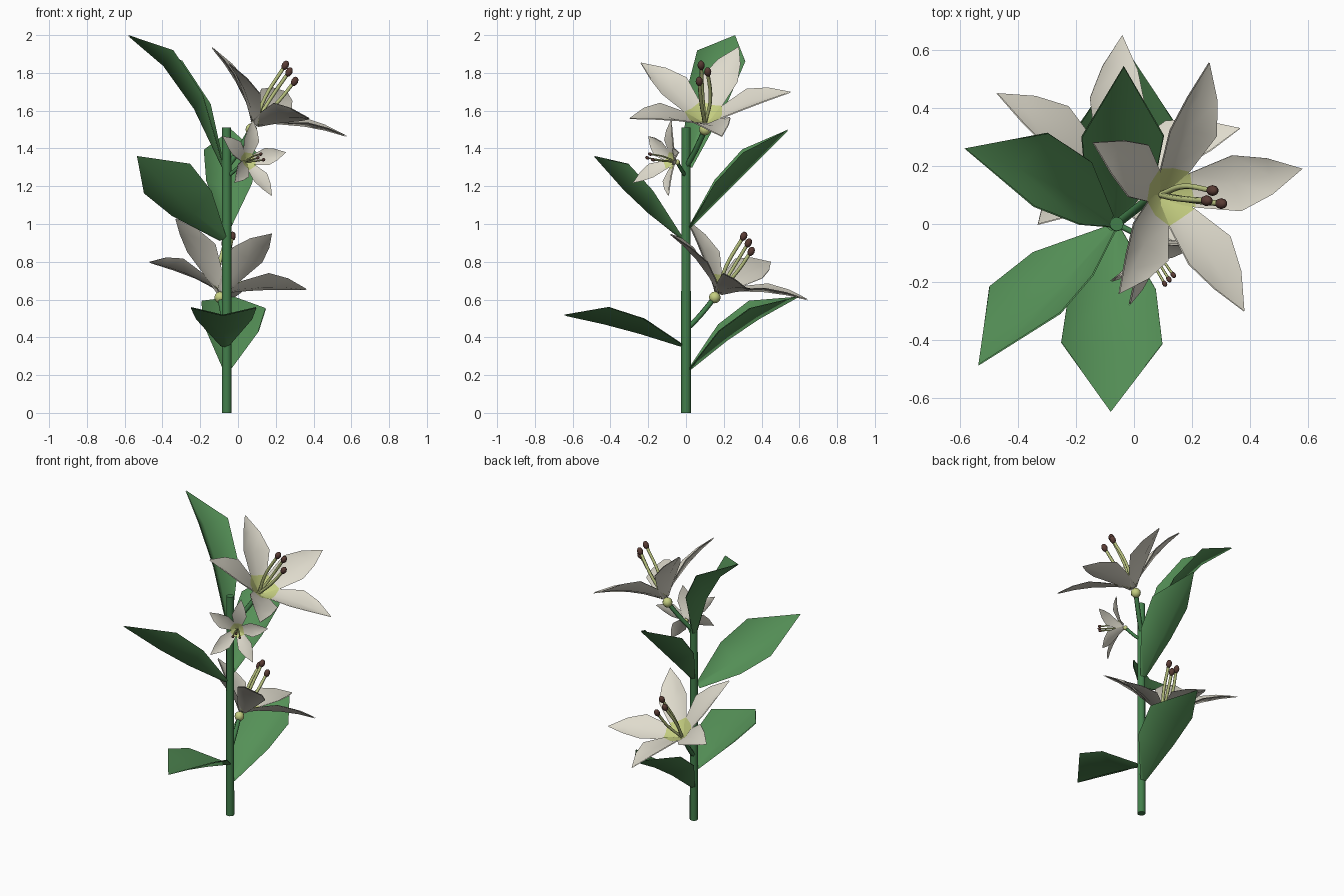
import bpy, bmesh, math
from mathutils import Vector as V, Matrix

if "Cube" in bpy.data.objects:
    bpy.data.objects.remove(bpy.data.objects["Cube"])


def mat(name, c):
    m = bpy.data.materials.new(name)
    m.diffuse_color = (*c, 1)
    m.use_nodes = True
    m.node_tree.nodes["Principled BSDF"].inputs["Base Color"].default_value = m.diffuse_color
    return m


STEM = mat("stem green", (0.055, 0.21, 0.07))
LEAF = mat("leaf green", (0.09, 0.28, 0.095))
CREAM = mat("petal cream", (0.74, 0.71, 0.61))
THROAT = mat("throat yellow green", (0.56, 0.62, 0.22))
FILAMENT = mat("filament pale green", (0.5, 0.56, 0.22))
ANTHER = mat("anther brown", (0.1, 0.045, 0.035))


def finish(bm, name, mats, thin=False):
    for f in bm.faces:
        f.smooth = True
    me = bpy.data.meshes.new(name)
    bm.to_mesh(me)
    bm.free()
    for m in mats:
        me.materials.append(m)
    ob = bpy.data.objects.new(name, me)
    bpy.context.collection.objects.link(ob)
    if thin:  # back skin, using the second half of the material slots
        so = ob.modifiers.new("back skin", 'SOLIDIFY')
        so.thickness, so.offset, so.use_rim = 0.005, -1, False
        so.material_offset = len(mats) // 2
    return ob


def blade(bm, base, tip, side, up, rows):
    """Folded strip: rows of (t, half width, keel offset, edge rise), closed to a point."""
    prev = None
    for i, (t, w, arch, rise) in enumerate(rows):
        c = base.lerp(tip, t) + up * arch
        cur = [bm.verts.new(p) for p in (c - side * w + up * rise, c, c + side * w + up * rise)]
        if prev:
            for k in (0, 1):
                f = bm.faces.new((prev[k], prev[k + 1], cur[k + 1], cur[k]))
                f.material_index = 1 if i == 1 else 0
        prev = cur
    end = bm.verts.new(tip)
    for k in (0, 1):
        bm.faces.new((prev[k], prev[k + 1], end))


def tube(name, pts, r, m):
    cu = bpy.data.curves.new(name, 'CURVE')
    cu.dimensions = '3D'
    cu.bevel_depth, cu.bevel_resolution, cu.resolution_u = r, 1, 5
    cu.use_fill_caps = True
    sp = cu.splines.new('BEZIER')
    sp.bezier_points.add(len(pts) - 1)
    for b, p in zip(sp.bezier_points, pts):
        b.co = p
        b.handle_left_type = b.handle_right_type = 'AUTO'
    cu.materials.append(m)
    ob = bpy.data.objects.new(name, cu)
    bpy.context.collection.objects.link(ob)


def ball(name, c, r, m, axis=V((0, 0, 1)), stretch=1):
    bm = bmesh.new()
    bmesh.ops.create_uvsphere(bm, u_segments=10, v_segments=6, radius=r)
    rot = V((0, 0, 1)).rotation_difference(axis).to_matrix().to_4x4()
    bm.transform(Matrix.Translation(c) @ rot @ Matrix.Diagonal((1, 1, stretch, 1)))
    finish(bm, name, [m])


# Stem
bm = bmesh.new()
bmesh.ops.create_cone(bm, cap_ends=True, segments=12, radius1=0.026, radius2=0.024, depth=1.51,
                      matrix=Matrix.Translation((-0.06, 0, 0.755)))
stem = finish(bm, "stem", [STEM])
bpy.context.view_layer.objects.active = stem
stem.select_set(True)
bpy.ops.object.shade_smooth_by_angle(angle=math.radians(40))

# Leaves: base, tip, half width, roll (right side down), arch, position of widest row
leaves = [
    ((-0.08, 0.01, 1.30), (-0.58, 0.26, 2.00), 0.13, 20, 0.06, 0.72),
    ((-0.08, -0.02, 0.92), (-0.535, -0.483, 1.36), 0.15, 38, -0.02, 0.63),
    ((-0.07, -0.01, 0.35), (-0.08, -0.645, 0.52), 0.172, 0, 0.01, 0.67),
    ((-0.06, 0.02, 0.23), (-0.02, 0.59, 0.615), 0.17, 8, 0.02, 0.66),
    ((-0.06, 0.02, 0.98), (-0.035, 0.54, 1.50), 0.14, 5, 0.0, 0.66),
]
for i, (b, t, w, roll, arch, wide) in enumerate(leaves):
    b, t = V(b), V(t)
    d = (t - b).normalized()
    side = Matrix.Rotation(math.radians(roll), 3, d) @ d.cross(V((0, 0, 1))).normalized()
    bm = bmesh.new()
    blade(bm, b, t, side, side.cross(d),
          [(0, 0.02, 0, 0.008), (wide * 0.55, w * 0.85, arch, 0.08), (wide, w, arch, 0.09)])
    finish(bm, f"leaf_{i + 1}", [LEAF] * 4, True)

# Flowers: stalk start on stem, throat centre, petal tips in order round, anther positions
flowers = [
    ((-0.06, 0, 1.30), (0.09, 0.10, 1.53),
     [(0.58, 0.19, 1.465), (0.26, 0.555, 1.70), (-0.14, 0.28, 1.94), (-0.05, -0.24, 1.855), (0.38, -0.30, 1.56)],
     [(0.25, 0.08, 1.84), (0.27, 0.115, 1.805), (0.30, 0.07, 1.755)]),
    ((-0.06, 0, 0.44), (-0.09, 0.17, 0.64),
     [(0.365, 0.33, 0.655), (-0.04, 0.65, 0.60), (-0.47, 0.45, 0.80), (-0.33, 0.0, 1.03), (0.18, -0.085, 0.95)],
     [(-0.03, 0.305, 0.935), (-0.07, 0.33, 0.90), (-0.02, 0.345, 0.855)]),
    ((-0.06, 0, 1.25), (0.04, -0.06, 1.33),
     [(0.08, -0.08, 1.55), (-0.08, -0.20, 1.465), (-0.015, -0.28, 1.22), (0.18, -0.095, 1.15), (0.255, -0.04, 1.38)],
     [(0.12, -0.19, 1.37), (0.105, -0.205, 1.35), (0.135, -0.175, 1.34)]),
]
for i, (root, c, tips, anthers) in enumerate(flowers):
    n = f"flower_{i + 1}"
    root, c = V(root), V(c)
    tips = [V(p) for p in tips]
    anthers = [V(p) for p in anthers]
    mid = sum(anthers, V()) / 3
    axis = (mid - c).normalized()
    s = sum((p - c).length for p in tips) / 2.5  # scale, 1 = large bloom

    # Petals with a throat tinted on the inside only
    bm = bmesh.new()
    for p in tips:
        d = (p - c).normalized()
        side = d.cross(axis).normalized()
        blade(bm, c, p, side, side.cross(d),
              [(0, 0.025 * s, 0, 0), (0.22, 0.06 * s, 0.018 * s, 0.015 * s),
               (0.52, 0.097 * s, 0.025 * s, 0.032 * s), (0.76, 0.062 * s, 0.018 * s, 0.02 * s)])
    finish(bm, n + "_petals", [CREAM, THROAT, CREAM, CREAM], True)

    # Ovary and stalk
    ov = c - axis * 0.035 * s
    ball(n + "_ovary", ov, 0.032 * s, THROAT)
    out = (ov - root) * 0.45
    tube(n + "_stalk", [root, root + V((out.x, out.y, out.z * 0.9)), ov], 0.006 + 0.009 * s, STEM)

    # Stamens bowing outwards, each with an anther
    for k, a in enumerate(anthers):
        off = a - mid
        off = (off - axis * off.dot(axis)).normalized() * 0.035 * s
        tube(f"{n}_filament_{k + 1}", [c, c.lerp(mid, 0.45) + off, a], 0.01 * s, FILAMENT)
        ball(f"{n}_anther_{k + 1}", a, 0.019 * s, ANTHER, (axis + V((0, 0, 0.3))).normalized(), 1.4)
